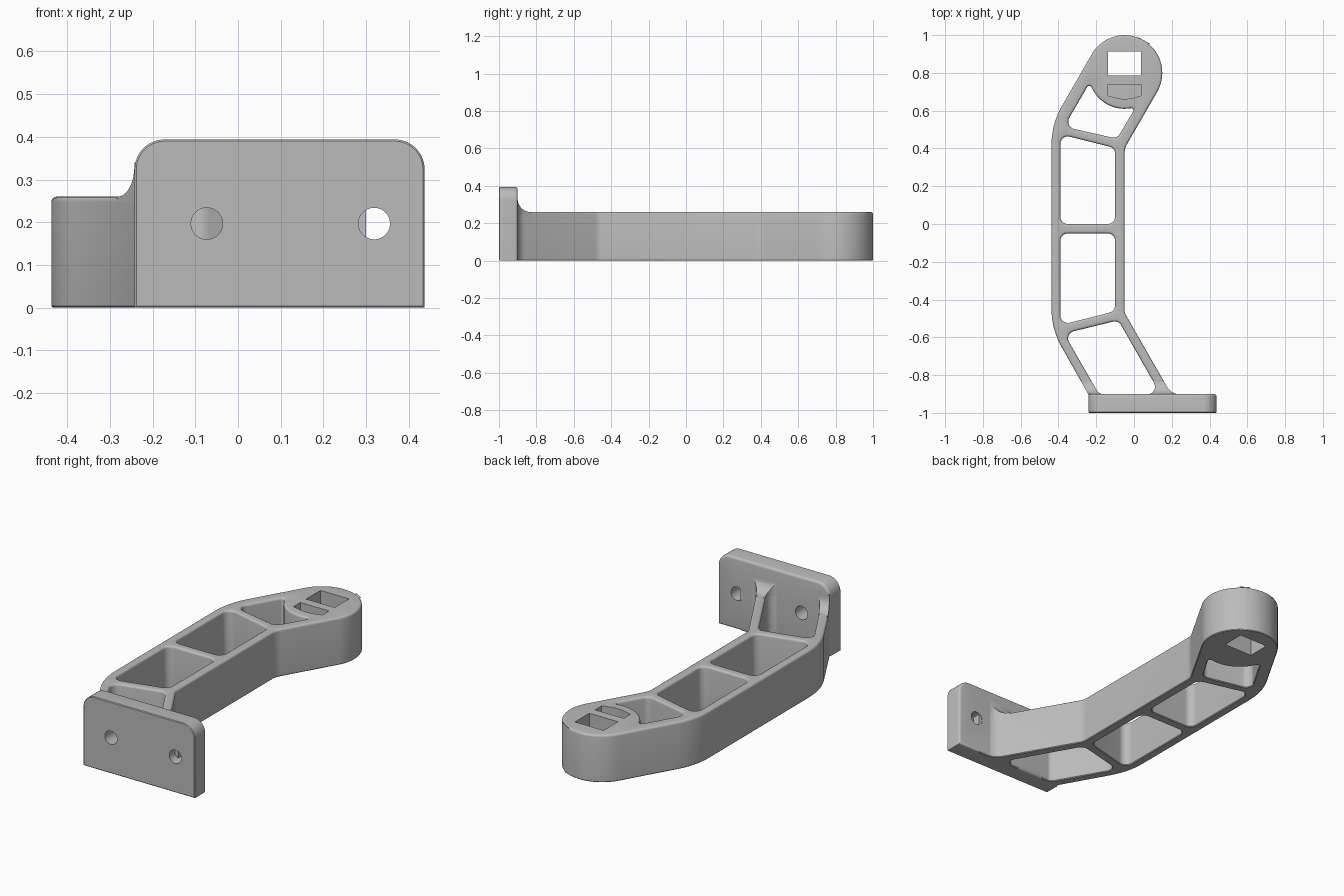
import bpy, bmesh, math
from mathutils import Vector

if "Cube" in bpy.data.objects:
    bpy.data.objects.remove(bpy.data.objects["Cube"])

grey = bpy.data.materials.new("plain grey")
grey.use_nodes = True
grey.diffuse_color = (0.5, 0.5, 0.5, 1)
for node in grey.node_tree.nodes:
    if node.type == "BSDF_PRINCIPLED":
        node.inputs["Base Color"].default_value = grey.diffuse_color


def rounded(corners):
    """Counter-clockwise outline from (x, y, optional radius) corners."""
    out = []
    for i, c in enumerate(corners):
        p = Vector(c[:2])
        r = c[2] if len(c) > 2 else 0
        if not r:
            out.append(p)
            continue
        a = (Vector(corners[i - 1][:2]) - p).normalized()
        b = (Vector(corners[(i + 1) % len(corners)][:2]) - p).normalized()
        half = a.angle(b) / 2
        centre = p + (a + b).normalized() * r / math.sin(half)
        start = p + a * r / math.tan(half) - centre
        end = p + b * r / math.tan(half) - centre
        sweep = math.atan2(start.cross(end), start.dot(end))
        steps = max(4, math.ceil(abs(sweep) / math.radians(6)))
        for k in range(steps + 1):
            t = sweep * k / steps
            c_, s_ = math.cos(t), math.sin(t)
            out.append(centre + Vector((start.x * c_ - start.y * s_,
                                        start.x * s_ + start.y * c_)))
    out = [p for i, p in enumerate(out) if (p - out[i - 1]).length > 1e-4]
    area = sum(out[i - 1].cross(out[i]) for i in range(len(out)))
    return out if area > 0 else out[::-1]


def circle(x, y, r, n=40):
    return [Vector((x + r * math.cos(math.tau * i / n), y + r * math.sin(math.tau * i / n)))
            for i in range(n)]


def inset(loop, d):
    """Shift a loop towards its left side by d."""
    out = []
    for i, p in enumerate(loop):
        a = (p - loop[i - 1]).normalized()
        b = (loop[(i + 1) % len(loop)] - p).normalized()
        n = Vector((-a.y - b.y, a.x + b.x)).normalized()
        out.append(p + n * d / max(0.3, n.dot(Vector((-a.y, a.x)))))
    return out


def solid(name, loops, low, high, axes=(0, 1, 2)):
    """Extrude an outer loop with holes; each loop is (points, top bevel, pocket floor)."""
    bm = bmesh.new()
    bottom, top = [], []

    def ring(points, z):
        vs = [bm.verts.new((p.x, p.y, z)) for p in points]
        return vs, [bm.edges.new((vs[i - 1], vs[i])) for i in range(len(vs))]

    for index, (points, bevel, floor) in enumerate(loops):
        side = 1 if index == 0 else -1
        levels = [(0, low if floor is None else floor)]
        if bevel:
            levels = [(0.004, low), (0, low + 0.004)]
            for k in range(5):
                t = math.pi / 8 * k
                levels.append((bevel * (1 - math.cos(t)), high - bevel * (1 - math.sin(t))))
        else:
            levels.append((0, high))
        rings = [ring(inset(points, side * d), z) for d, z in levels]
        for (a, _), (b, _) in zip(rings, rings[1:]):
            for i in range(len(a)):
                bm.faces.new((a[i - 1], a[i], b[i], b[i - 1]))
        top += rings[-1][1]
        if floor is None:
            bottom += rings[0][1]
        else:
            bm.faces.new(rings[0][0])
    for edges in (bottom, top):
        bmesh.ops.triangle_fill(bm, edges=edges, use_beauty=True, use_dissolve=False)
    for v in bm.verts:
        v.co = [v.co[a] for a in axes]
    bmesh.ops.recalc_face_normals(bm, faces=bm.faces)
    mesh = bpy.data.meshes.new(name)
    bm.to_mesh(mesh)
    bm.free()
    mesh.materials.append(grey)
    obj = bpy.data.objects.new(name, mesh)
    bpy.context.collection.objects.link(obj)
    return obj


# Arm outline, open between its two legs where it meets the plate
outline = rounded([
    (-0.24, -0.95), (-0.13, -0.95), (-0.13, -0.901), (-0.185, -0.901, 0.04),
    (-0.37, -0.58, 0.04), (-0.083, -0.51, 0.04), (0.14, -0.901, 0.04),
    (0.03, -0.901), (0.03, -0.95), (0.3, -0.95), (0.3, -0.902),
    (0.198, -0.902, 0.08), (-0.05, -0.47, 0.06), (-0.05, 0.40, 0.1),
    (0.223, 0.873, 0.2), (-0.123, 1.073, 0.2), (-0.437, 0.529, 0.4),
    (-0.437, -0.556, 0.4), (-0.24, -0.905)])

# Windows between the ribs, and the slots in the round head
lower_window = rounded([(-0.39, -0.05, 0.04), (-0.39, -0.535, 0.04),
                        (-0.10, -0.462, 0.04), (-0.10, -0.05, 0.04)])
upper_window = rounded([(-0.39, 0, 0.04), (-0.10, 0, 0.04),
                        (-0.10, 0.402, 0.04), (-0.39, 0.475, 0.04)])
head_window = rounded([(-0.37, 0.515, 0.04), (-0.09, 0.452, 0.04), (0.008, 0.617, 0.011),
                       (-0.161, 0.588, 0.19), (-0.235, 0.747, 0.014)])
through_slot = rounded([(-0.137, 0.787), (0.037, 0.787), (0.037, 0.912), (-0.137, 0.912)])
pocket = rounded([(-0.137, 0.68), (-0.05, 0.652, 0.2), (0.037, 0.68),
                  (0.037, 0.738), (-0.137, 0.738)])
arm = solid("arm", [(outline, 0.012, None), (lower_window, 0.012, None),
                    (upper_window, 0.012, None), (head_window, 0.012, None),
                    (through_slot, 0, None), (pocket, 0, 0.12)], 0, 0.26)

# Mounting plate with two screw holes
plate_outline = rounded([(-0.242, 0), (0.437, 0), (0.437, 0.394, 0.07), (-0.242, 0.394, 0.07)])
plate = solid("mounting_plate", [(plate_outline, 0.014, None),
                                 (circle(-0.073, 0.197, 0.037), 0, None),
                                 (circle(0.319, 0.197, 0.037), 0, None)],
              -1, -0.9, axes=(0, 2, 1))

# Curved transition from the arm top up to the plate
foot = solid("foot_fillet", [(outline, 0, None)], 0.15, 0.4)
sweep = rounded([(-0.94, 0.2), (-0.829, 0.2), (-0.829, 0.26), (-0.9, 0.26, 0.07),
                 (-0.9, 0.34), (-0.94, 0.34)])
cutter = solid("fillet_cutter", [(sweep, 0, None)], -0.6, 0.6, axes=(2, 0, 1))
cutter.hide_render = True
mod = foot.modifiers.new("curve", "BOOLEAN")
mod.operation, mod.solver, mod.object = "INTERSECT", "EXACT", cutter
graph = bpy.context.evaluated_depsgraph_get()
result = bpy.data.meshes.new_from_object(foot.evaluated_get(graph))
foot.modifiers.clear()
foot.data = result
bpy.data.objects.remove(cutter)

# Smooth shading with crisp edges
for obj in bpy.context.view_layer.objects:
    obj.select_set(obj in (arm, plate, foot))
bpy.context.view_layer.objects.active = arm
bpy.ops.object.shade_smooth_by_angle(angle=math.radians(30))
